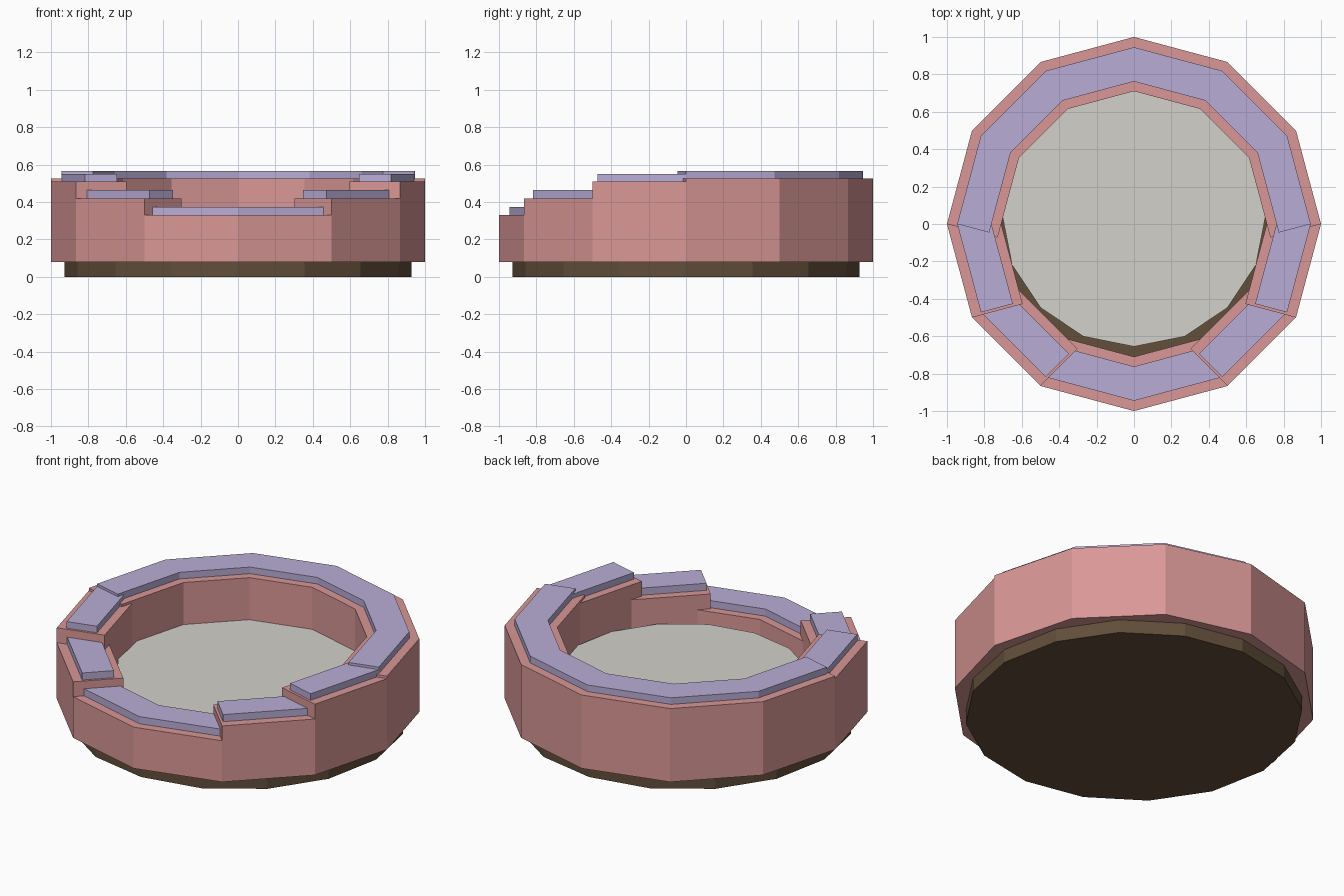
import bpy, bmesh, math
from mathutils import Vector

if "Cube" in bpy.data.objects:
    bpy.data.objects.remove(bpy.data.objects["Cube"])


def material(name, r, g, b):
    m = bpy.data.materials.new(name)
    lin = [((c / 255 + 0.055) / 1.055) ** 2.4 for c in (r, g, b)]
    m.diffuse_color = (*lin, 1)
    m.use_nodes = True
    m.node_tree.nodes["Principled BSDF"].inputs["Base Color"].default_value = m.diffuse_color
    return m


CLAY = material("clay pink", 217, 151, 150)
LILAC = material("lilac", 185, 173, 214)
BROWN = material("dark brown", 98, 78, 58)
GREY = material("warm grey", 212, 209, 202)


def polar(r, deg):
    a = math.radians(deg)
    return Vector((r * math.cos(a), r * math.sin(a), 0))


def finish(name, bm, mat):
    bmesh.ops.recalc_face_normals(bm, faces=bm.faces)
    me = bpy.data.meshes.new(name)
    bm.to_mesh(me)
    bm.free()
    me.materials.append(mat)
    ob = bpy.data.objects.new(name, me)
    bpy.context.collection.objects.link(ob)
    return ob


def arc_block(name, r_in, r_out, start, count, z0, z1, square, mat):
    """Faceted arc of 30 degree steps; ends in `square` are cut square to their chord."""
    angles = [start + 30 * i for i in range(count + 1)]
    outer = [polar(r_out, a) for a in angles]
    inner = [polar(r_in, a) for a in angles]
    width = (r_out - r_in) * math.cos(math.radians(15))
    if "start" in square:
        inner[0] = outer[0] - polar(width, start + 15)
    if "end" in square:
        inner[-1] = outer[-1] - polar(width, angles[-1] - 15)
    bm = bmesh.new()
    rows = [[bm.verts.new((p.x, p.y, z)) for p in pts]
            for pts, z in ((outer, z0), (outer, z1), (inner, z1), (inner, z0))]
    for k in range(4):
        a, b = rows[k], rows[(k + 1) % 4]
        for i in range(count):
            bm.faces.new((a[i], a[i + 1], b[i + 1], b[i]))
    for i in (0, -1):
        bm.faces.new([row[i] for row in rows])
    return finish(name, bm, mat)


def disc(name, r, y, z0, z1, mat):
    bm = bmesh.new()
    bmesh.ops.create_circle(bm, cap_ends=True, segments=16, radius=r)
    bmesh.ops.translate(bm, verts=bm.verts, vec=(0, y, z0))
    top = bmesh.ops.extrude_face_region(bm, geom=bm.faces[:] + bm.edges[:] + bm.verts[:])
    moved = [v for v in top["geom"] if isinstance(v, bmesh.types.BMVert)]
    bmesh.ops.translate(bm, verts=moved, vec=(0, 0, z1 - z0))
    return finish(name, bm, mat)


# Stepped wall sections: name, start angle, 30 degree steps, wall top, cap top, square ends
sections = [
    ("back", 0, 6, 0.525, 0.565, ("start", "end")),
    ("right_side", -30, 1, 0.51, 0.55, ("start",)),
    ("left_side", 180, 1, 0.51, 0.55, ("end",)),
    ("right_step", -60, 1, 0.42, 0.463, ("start",)),
    ("left_step", 210, 1, 0.42, 0.463, ("end",)),
    ("front", 240, 2, 0.33, 0.373, ()),
]
for name, start, count, wall_top, cap_top, square in sections:
    arc_block(name + "_wall", 0.71, 1.0, start, count, 0.08, wall_top, square, CLAY)
    arc_block(name + "_cap", 0.762, 0.945, start, count, wall_top, cap_top, square, LILAC)

# Foot and the raised inner floor
disc("foot", 0.928, 0, 0, 0.08, BROWN)
disc("inner_floor", 0.705, 0.05, 0.255, 0.27, GREY)
